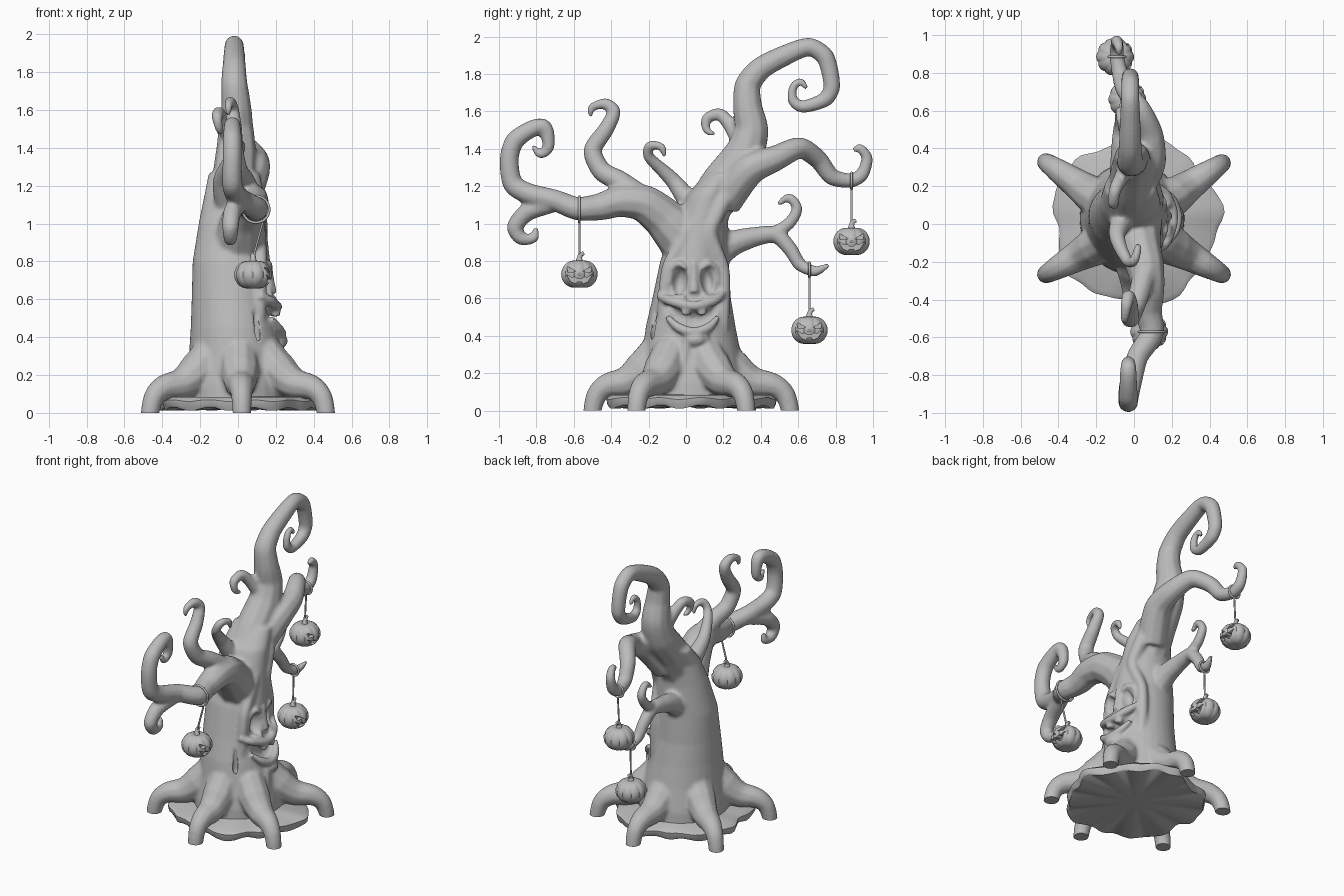
import bpy, bmesh, math
from mathutils import Matrix, Vector

cube = bpy.data.objects.get("Cube")
if cube:
    bpy.data.objects.remove(cube, do_unlink=True)

grey = bpy.data.materials.new("plain_grey")
grey.use_nodes = True
grey.diffuse_color = (0.5, 0.5, 0.5, 1)
grey.node_tree.nodes["Principled BSDF"].inputs["Base Color"].default_value = (0.5, 0.5, 0.5, 1)


def add_object(name, mesh):
    ob = bpy.data.objects.new(name, mesh)
    bpy.context.scene.collection.objects.link(ob)
    mesh.materials.clear()
    mesh.materials.append(grey)
    return ob


def from_bmesh(name, bm):
    bmesh.ops.recalc_face_normals(bm, faces=bm.faces)
    mesh = bpy.data.meshes.new(name)
    bm.to_mesh(mesh)
    bm.free()
    return add_object(name, mesh)


def evaluated_mesh(ob):
    graph = bpy.context.evaluated_depsgraph_get()
    return bpy.data.meshes.new_from_object(ob.evaluated_get(graph))


def bake(ob):
    mesh = evaluated_mesh(ob)
    ob.modifiers.clear()
    ob.data = mesh


def join(name, parts):
    bpy.ops.object.select_all(action='DESELECT')
    for p in parts:
        p.select_set(True)
    bpy.context.view_layer.objects.active = parts[0]
    if len(parts) > 1:
        bpy.ops.object.join()
    parts[0].name = name
    return parts[0]


def smooth(ob):
    join(ob.name, [ob])
    bpy.ops.object.shade_smooth_by_angle(angle=math.radians(40))


def tube(name, points, bend=.24):
    """Tapered round tube through (x, y, z, radius) points; a small bend gives knuckled corners."""
    curve = bpy.data.curves.new(name, 'CURVE')
    curve.dimensions = '3D'
    curve.bevel_depth = 1
    curve.bevel_resolution = 3
    curve.resolution_u = 6
    curve.use_fill_caps = True
    spline = curve.splines.new('BEZIER')
    spline.bezier_points.add(len(points) - 1)
    spots = [Vector(p[:3]) for p in points]
    for i, p in enumerate(spline.bezier_points):
        before, after = spots[max(i - 1, 0)], spots[min(i + 1, len(spots) - 1)]
        along = (after - before).normalized() * bend
        p.handle_left_type = p.handle_right_type = 'FREE'
        p.co, p.radius = spots[i], points[i][3]
        p.handle_left = spots[i] - along * max((spots[i] - before).length, .01)
        p.handle_right = spots[i] + along * max((after - spots[i]).length, .01)
    temp = bpy.data.objects.new(name, curve)
    bpy.context.scene.collection.objects.link(temp)
    mesh = evaluated_mesh(temp)
    bpy.data.objects.remove(temp, do_unlink=True)
    bm = bmesh.new()
    bm.from_mesh(mesh)
    bmesh.ops.remove_doubles(bm, verts=bm.verts, dist=0.0005)
    return from_bmesh(name, bm)


def ball(name, centre, size, tilt=0):
    bm = bmesh.new()
    m = Matrix.Translation(centre) @ Matrix.Rotation(tilt, 4, 'X') @ Matrix.Diagonal((*size, 1))
    bmesh.ops.create_uvsphere(bm, u_segments=20, v_segments=12, radius=1, matrix=m)
    return from_bmesh(name, bm)


def prism(name, outline):
    """Carving cutter: a (y, z) outline pushed out along x."""
    bm = bmesh.new()
    face = bm.faces.new([bm.verts.new((.06, y, z)) for y, z in outline])
    out = bmesh.ops.extrude_face_region(bm, geom=[face])["geom"]
    bmesh.ops.translate(bm, vec=(.1, 0, 0),
                        verts=[v for v in out if isinstance(v, bmesh.types.BMVert)])
    return from_bmesh(name, bm)


def cut(ob, cutter):
    mod = ob.modifiers.new("cut", 'BOOLEAN')
    mod.operation, mod.solver, mod.object = 'DIFFERENCE', 'EXACT', cutter
    bake(ob)
    bpy.data.objects.remove(cutter, do_unlink=True)


def fuse(ob, voxel):
    mod = ob.modifiers.new("fuse", 'REMESH')
    mod.mode, mod.voxel_size, mod.use_smooth_shade = 'VOXEL', voxel, True


# Trunk: stacked ellipses (z, centre x, centre y, radius x, radius y)
bm = bmesh.new()
rings = []
for z, cx, cy, rx, ry in [(.03, -.01, .03, .28, .3), (.15, -.01, .03, .275, .295), (.3, -.01, .03, .25, .265),
                          (.45, -.02, .025, .23, .24), (.6, -.03, .03, .215, .21), (.8, -.035, .045, .205, .183),
                          (1, -.03, .08, .178, .145), (1.15, -.02, .12, .158, .115), (1.27, -.02, .2, .135, .095)]:
    angles = [math.tau * i / 32 for i in range(32)]
    rings.append([bm.verts.new((cx + rx * math.cos(a), cy + ry * math.sin(a), z)) for a in angles])
for low, high in zip(rings, rings[1:]):
    for i in range(32):
        j = (i + 1) % 32
        bm.faces.new((low[i], low[j], high[j], high[i]))
bm.faces.new(rings[0])
bm.faces.new(rings[-1])
wood = [from_bmesh("trunk", bm)]

# Roots run out low and drop to the ground
for tx, ty in [(.455, .315), (.455, -.26), (-.455, .32), (-.455, -.26), (.02, -.49), (.02, .545)]:
    wood.append(tube("root", [(tx * k, ty * k, z, r) for k, z, r in
                              [(.3, .32, .1), (.47, .22, .105), (.65, .155, .085), (.85, .135, .068),
                               (.96, .095, .057), (1.01, .03, .052), (1.03, -.04, .048)]], .33))

# Main limb with the big curl, and its small side curl
wood.append(tube("main_limb", [
    (-.02, .1, 1.05, .13), (-.02, .2, 1.22, .12), (-.01, .31, 1.37, .11), (-.01, .35, 1.5, .094),
    (-.01, .33, 1.62, .081), (-.02, .33, 1.74, .071), (-.02, .4, 1.83, .063), (-.02, .53, 1.9, .057),
    (-.02, .66, 1.945, .05), (-.02, .745, 1.89, .05), (-.02, .78, 1.73, .046), (-.02, .745, 1.665, .042),
    (-.02, .62, 1.625, .034), (-.02, .57, 1.66, .028), (-.02, .575, 1.735, .023),
    (-.02, .615, 1.76, .02), (-.02, .645, 1.72, .014)]))
wood.append(tube("side_curl", [
    (-.03, .3, 1.42, .05), (-.07, .24, 1.52, .04), (-.1, .18, 1.585, .034), (-.11, .11, 1.56, .03),
    (-.1, .11, 1.5, .022), (-.09, .155, 1.475, .014)]))
# Long branch with hook
wood.append(tube("hook_branch", [
    (.02, .2, 1.12, .1), (.085, .34, 1.29, .088), (.085, .48, 1.35, .07), (.03, .61, 1.405, .058),
    (-.045, .71, 1.34, .052), (-.07, .78, 1.25, .046), (-.09, .88, 1.23, .04), (-.09, .94, 1.26, .037),
    (-.09, .968, 1.35, .032), (-.08, .93, 1.405, .024), (-.08, .89, 1.39, .014)]))
# Low branch with curl
wood.append(tube("low_branch", [
    (-.05, .12, .8, .085), (-.06, .24, .89, .072), (-.07, .37, .93, .054), (-.07, .48, .94, .045),
    (-.06, .56, .86, .04), (-.05, .61, .78, .036), (-.025, .69, .745, .03), (0, .765, .78, .013)]))
wood.append(tube("low_curl", [
    (-.07, .45, .94, .035), (-.07, .55, 1.0, .034), (-.07, .595, 1.08, .03),
    (-.07, .55, 1.14, .025), (-.07, .49, 1.1, .014)]))
# Opposite heavy branch with spiral, fork, riser and sprig
wood.append(tube("heavy_branch", [
    (0, .02, .88, .15), (.03, -.12, 1.03, .115), (.06, -.23, 1.11, .102), (.075, -.35, 1.12, .088),
    (.075, -.46, 1.09, .075), (.095, -.58, 1.08, .064), (.02, -.7, 1.125, .058), (-.015, -.84, 1.16, .058),
    (-.03, -.925, 1.21, .055), (-.03, -.945, 1.35, .052), (-.03, -.91, 1.45, .052),
    (-.03, -.765, 1.52, .044), (-.03, -.735, 1.41, .033), (-.03, -.78, 1.37, .024),
    (-.03, -.82, 1.42, .014)]))
wood.append(tube("heavy_fork", [
    (.01, -.71, 1.11, .052), (-.03, -.85, 1.06, .05), (-.04, -.915, .98, .045), (-.04, -.88, .92, .037),
    (-.04, -.81, .925, .026), (-.04, -.805, .98, .014)]))
wood.append(tube("riser", [
    (.06, -.25, 1.15, .065), (.03, -.36, 1.23, .058), (0, -.45, 1.28, .054), (-.02, -.5, 1.39, .05),
    (-.02, -.43, 1.5, .044), (-.03, -.385, 1.6, .037), (-.04, -.43, 1.64, .032), (-.05, -.505, 1.62, .022),
    (-.05, -.51, 1.57, .013)]))
wood.append(tube("sprig", [
    (-.06, .04, 1.08, .065), (-.09, -.06, 1.22, .045), (-.07, -.13, 1.29, .037), (-.03, -.2, 1.36, .03),
    (0, -.195, 1.415, .027), (.02, -.13, 1.41, .022), (.02, -.115, 1.355, .013)]))
# Bark ridges twisting up the trunk
wood.append(tube("bark_ridge", [(.1, .19, .4, .04), (.1, .2, .75, .035), (.12, .13, .95, .04),
                                (.1, .19, 1.1, .045), (.07, .26, 1.25, .04)]))
wood.append(tube("bark_ridge", [(.1, -.12, .3, .04), (.12, -.1, .75, .035), (.11, .01, .95, .04),
                                (.1, .1, 1.1, .03)]))
tree = join("tree", wood)
fuse(tree, 0.012)
bake(tree)


def on_face(points, lift=0):
    """Lift (y, z, radius) points onto the face side of the trunk."""
    return [(-.03 + .21 * math.sqrt(max(.06, 1 - ((y - .03) / .22) ** 2)) + (.6 - z) * .1 + lift, y, z, r)
            for y, z, r in points]


# Hollow eyes, mouth and a bark crack
cut(tree, join("hollows", [
    ball("eye", (.19, -.035, .69), (.08, .046, .08), -.15),
    ball("eye", (.19, .118, .695), (.08, .042, .08), .15),
    tube("mouth", on_face([(-.11, .575, .012), (-.05, .51, .04), (.04, .485, .055),
                           (.13, .51, .04), (.18, .58, .012)], .015), .33),
    tube("crack", on_face([(-.16, .55, .008), (-.165, .4, .022), (-.16, .3, .008)], .01))]))

# Lips, teeth, nose, brows and chin
features = [tree,
    tube("upper_lip", on_face([(-.15, .62, .018), (-.09, .59, .028), (.04, .56, .026),
                               (.15, .59, .028), (.205, .635, .018)], .025), .33),
    tube("lower_lip", on_face([(-.1, .5, .015), (-.04, .445, .026), (.04, .42, .028),
                               (.12, .445, .026), (.17, .5, .015)], .03), .33),
    tube("nose", on_face([(.042, .79, .02), (.042, .7, .022), (.042, .63, .03)])),
    tube("chin_fold", on_face([(.02, .41, .035), (0, .33, .03), (-.02, .2, .03)], .01)),
    tube("chin_fold", on_face([(.09, .41, .03), (.12, .3, .03), (.13, .2, .03)], .01)),
    ball("chin", (.205, .05, .38), (.058, .065, .045))]
for y in (0, .085):
    features.append(tube("tooth", on_face([(y, .55, .026), (y, .525, .026), (y, .51, .022)], .015)))
for y, s in ((-.035, -1), (.118, 1)):
    features.append(tube("brow", on_face([(y + s * .055, .68, .008), (y + s * .04, .76, .016),
                                          (y, .785, .02), (y - s * .035, .76, .012)], .01), .33))
    features.append(tube("cheek", on_face([(y - .03, .61, .016), (y, .6, .022), (y + .03, .61, .016)], .01)))
tree = join("tree", features)
fuse(tree, 0.009)
mod = tree.modifiers.new("soften", 'SMOOTH')
mod.factor, mod.iterations = 0.5, 4
bake(tree)
for v in tree.data.vertices:
    v.co.z = max(v.co.z, 0)
smooth(tree)

# Ragged ground slab with a pleated underside
bm = bmesh.new()
n = 72
rows = [[], [], [], []]
for i in range(n):
    a = math.tau * i / n
    r = .435 + .02 * math.sin(5 * a + 1) + .01 * math.sin(9 * a) + .005 * math.sin(17 * a)
    wave = .01 * math.sin(12 * a)
    for row, (k, z) in zip(rows, [(.98, .02 + wave), (1, .035), (1.01, .065 + wave / 2), (.95, .083)]):
        row.append(bm.verts.new((.01 + r * k * math.cos(a), .02 + r * k * math.sin(a), z)))
bottom, top = bm.verts.new((.01, .03, .03)), bm.verts.new((.01, .03, .09))
for i in range(n):
    j = (i + 1) % n
    for low, high in zip(rows, rows[1:]):
        bm.faces.new((low[i], low[j], high[j], high[i]))
    bm.faces.new((bottom, rows[0][j], rows[0][i]))
    bm.faces.new((top, rows[-1][i], rows[-1][j]))
smooth(from_bmesh("ground_slab", bm))

# Hanging carved pumpkins: centre, string top, loop radius, loop shift
for centre, hang, loop, shift in [((.08, -.57, .73), (.13, -.57, 1.005), .07, -.035),
                                  ((-.1, .885, .905), (-.09, .885, 1.185), .043, 0),
                                  ((-.035, .66, .43), (-.03, .66, .715), .038, 0)]:
    bm = bmesh.new()
    bmesh.ops.create_uvsphere(bm, u_segments=60, v_segments=18, radius=1)
    for v in bm.verts:
        side = math.hypot(v.co.x, v.co.y)
        lobe = .93 + .07 * abs(math.cos(5 * math.atan2(v.co.y, v.co.x))) ** .6
        v.co = Vector((v.co.x * .1 * lobe, v.co.y * .1 * lobe,
                       v.co.z * (.085 - .018 * (1 - side) ** 2)))
    pumpkin = from_bmesh("pumpkin", bm)
    cut(pumpkin, join("carving", [
        prism("eye", [(-.068, .044), (-.018, .014), (-.062, .01)]),
        prism("eye", [(.068, .044), (.062, .01), (.018, .014)]),
        prism("nose", [(0, .006), (.01, -.006), (-.01, -.006)]),
        prism("grin", [(-.072, .0), (-.04, -.02), (-.025, -.014), (-.012, -.026), (.012, -.026),
                       (.025, -.014), (.04, -.02), (.072, 0), (.045, -.042), (.02, -.052), (.01, -.04),
                       (-.01, -.04), (-.02, -.052), (-.045, -.042)])]))
    pumpkin.location = centre
    smooth(pumpkin)
    x, y, z = centre
    smooth(tube("pumpkin_stem", [(x, y, z + .055, .026), (x, y, z + .085, .015),
                                 (x, y + .008, z + .105, .013), (x, y + .025, z + .112, .01)]))
    smooth(tube("string", [(x, y, z + .09, .006), (*hang, .006)]))
    smooth(tube("string_loop", [(hang[0] + shift + loop * math.sin(a), y, hang[2] + loop * (1 - math.cos(a)), .007)
                                for a in (math.tau * i / 12 for i in range(13))], .33))
